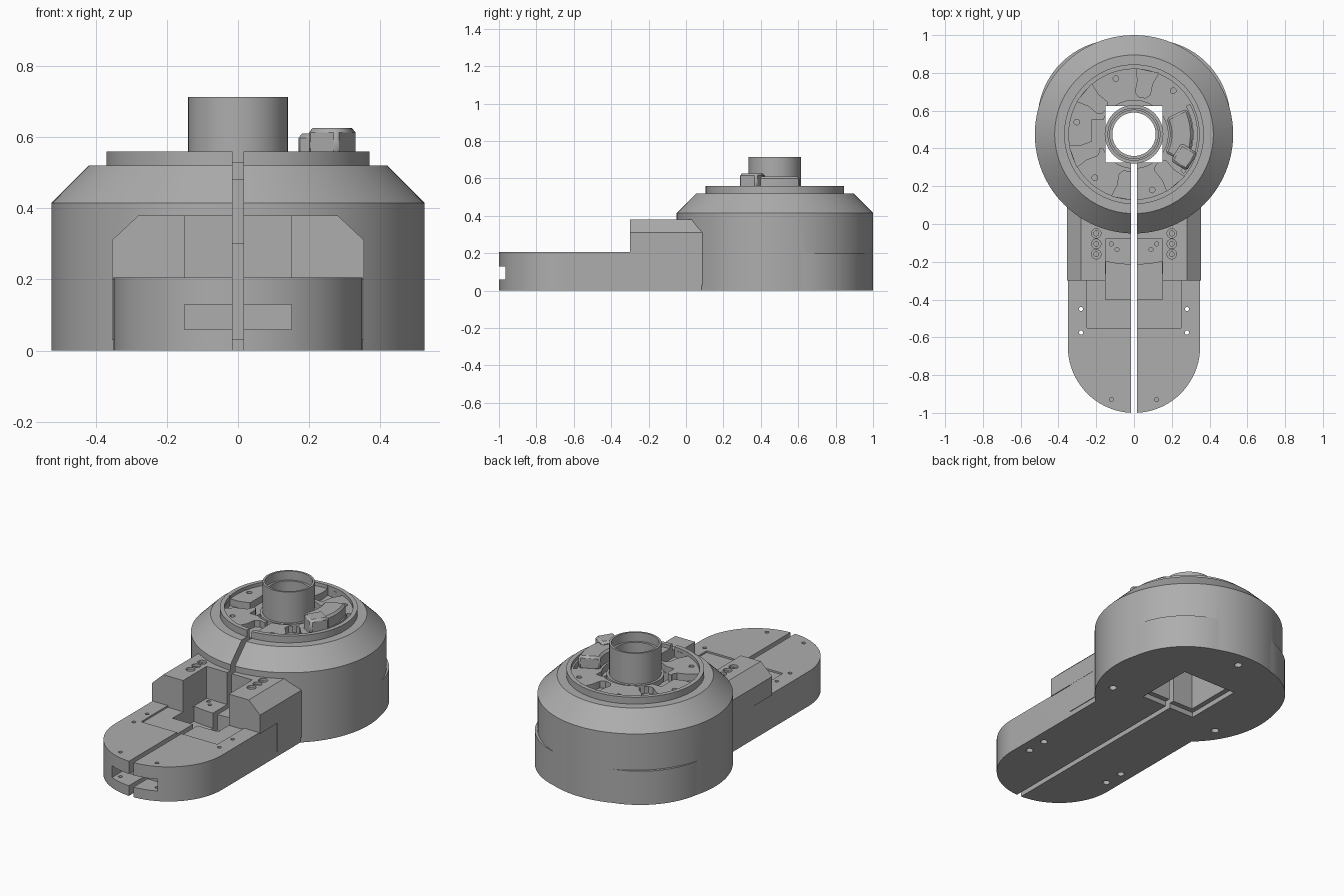
import bpy, bmesh
from math import cos, sin, radians, pi

if "Cube" in bpy.data.objects:
    bpy.data.objects.remove(bpy.data.objects["Cube"])

CY = 0.475  # drum axis position on y

grey = bpy.data.materials.new("mid_grey")
grey.use_nodes = True
grey.diffuse_color = (0.42, 0.42, 0.42, 1)
grey.node_tree.nodes["Principled BSDF"].inputs["Base Color"].default_value = (0.42, 0.42, 0.42, 1)


def finish(name, bm):
    bmesh.ops.recalc_face_normals(bm, faces=bm.faces)
    me = bpy.data.meshes.new(name)
    bm.to_mesh(me)
    bm.free()
    me.materials.append(grey)
    ob = bpy.data.objects.new(name, me)
    bpy.context.collection.objects.link(ob)
    return ob


def prism(name, pts, lo, hi, along_y=False):
    """Extrude an outline upward, or along y when the outline is in x, z."""
    bm = bmesh.new()
    vs = [bm.verts.new((a, lo, b) if along_y else (a, b, lo)) for a, b in pts]
    face = bm.faces.new(vs)
    out = bmesh.ops.extrude_face_region(bm, geom=[face])
    d = hi - lo
    bmesh.ops.translate(bm, vec=(0, d, 0) if along_y else (0, 0, d),
                        verts=[v for v in out["geom"] if isinstance(v, bmesh.types.BMVert)])
    return finish(name, bm)


def arc(r, a0, a1, n, cx=0, cy=CY):
    return [(cx + r * cos(radians(a0 + (a1 - a0) * i / n)),
             cy + r * sin(radians(a0 + (a1 - a0) * i / n))) for i in range(n + 1)]


def circle(r, cx=0, cy=CY, n=24):
    return arc(r, 0, 360 - 360 / n, n - 1, cx, cy)


def rect(x0, x1, y0, y1):
    return [(x0, y0), (x1, y0), (x1, y1), (x0, y1)]


def sector(r0, r1, a0, a1, n=16):
    return arc(r0, a0, a1, n) + arc(r1, a1, a0, n)


def lathe(name, profile, closed=False, n=96):
    bm = bmesh.new()
    vs = [bm.verts.new((r, CY, z)) for r, z in profile]
    pairs = list(zip(vs, vs[1:])) + ([(vs[-1], vs[0])] if closed else [])
    es = [bm.edges.new(p) for p in pairs]
    bmesh.ops.spin(bm, geom=vs + es, cent=(0, CY, 0), axis=(0, 0, 1), angle=2 * pi, steps=n)
    bmesh.ops.remove_doubles(bm, verts=bm.verts, dist=1e-5)
    return finish(name, bm)


def combine(target, tool, operation):
    m = target.modifiers.new("bool", "BOOLEAN")
    m.operation, m.object, m.solver = operation, tool, "EXACT"
    bpy.context.view_layer.objects.active = target
    bpy.ops.object.modifier_apply(modifier=m.name)
    bpy.data.objects.remove(tool)


# Drum with sloped shoulder and raised rim
housing = lathe("housing", [(0, 0), (0.525, 0), (0.525, 0.415), (0.42, 0.52), (0.37, 0.52),
                            (0.37, 0.56), (0.345, 0.56), (0.345, 0.54), (0, 0.54)])


def add(pts, lo, hi, along_y=False):
    combine(housing, prism("add", pts, lo, hi, along_y), "UNION")


def cut(pts, lo, hi, along_y=False):
    combine(housing, prism("cutter", pts, lo, hi, along_y), "DIFFERENCE")


# Arm, shoulder block, side panels and rear bulges
add(arc(0.35, 180, 360, 40, cy=-0.65) + [(0.35, 0.3), (-0.35, 0.3)], 0, 0.205)
half = [(0.355, 0.2), (0.355, 0.31), (0.28, 0.38)]
add(half + [(-x, z) for x, z in reversed(half)], -0.3, 0.12, True)
add(rect(-0.354, 0.354, -0.135, 0.12), 0.03, 0.2)
for a in (42, 138):
    add(circle(0.423, 0.117 * cos(radians(a)), CY + 0.117 * sin(radians(a)), 96), 0, 0.2)

# Pockets in the arm and block
cut(rect(-0.25, 0.25, -0.55, -0.3), 0.195, 0.3)
cut(rect(-0.15, 0.15, -0.31, -0.08), 0.19, 0.6)
cut(arc(0.69, 257.5, 282.5, 12) + [(0.15, -0.4), (-0.15, -0.4)], 0.1, 0.6)
cut(rect(-0.15, 0.15, -1.1, -0.87), 0.06, 0.13)

# Square passage with a stepped recess underneath
cut(rect(-0.15, 0.15, CY - 0.15, CY + 0.15), -0.1, 0.7)
cut(rect(-0.18, 0.18, CY - 0.18, CY + 0.18), -0.1, 0.03)

# Recesses on the top plate
cut(circle(0.18, n=48), 0.5, 0.7)
cut(rect(-0.225, -0.16, 0.4, 0.55), 0.5, 0.7)
cut(sector(0.315, 0.335, -38, 28), 0.5, 0.7)
for a in (78, 140, 200, 260, 310):
    c, s = cos(radians(a)), sin(radians(a))
    outline = [(0.343, -0.06), (0.343, 0.06), (0.28, 0.04), (0.22, 0.04),
               (0.2, 0.02), (0.2, -0.02), (0.22, -0.04), (0.28, -0.04)]
    cut([(u * c - v * s, CY + u * s + v * c) for u, v in outline], 0.5, 0.7)
for a in (108, 48, 168, 228, 288):
    cut(circle(0.015, 0.31 * cos(radians(a)), CY + 0.31 * sin(radians(a)), 16), 0.48, 0.7)

# Screw holes
for s in (-1, 1):
    for y in (-0.05, -0.105, -0.16):
        cut(circle(0.025, s * 0.2, y), 0.365, 0.6)
        cut(circle(0.013, s * 0.2, y, 16), 0.25, 0.6)
    for y in (-0.45, -0.575):
        cut(circle(0.011, s * 0.28, y, 16), -0.1, 0.4)
        cut(circle(0.02, s * 0.28, y, 16), -0.1, 0.03)
    cut(circle(0.011, s * 0.12, -0.93, 16), 0.03, 0.4)
    for x, y in ((0.09, -0.135), (0.12, -0.105)):
        cut(circle(0.011, s * x, y, 16), 0.12, 0.3)
for a in (90, 210, 330):
    cut(circle(0.022, 0.43 * cos(radians(a)), CY + 0.43 * sin(radians(a)), 16), -0.1, 0.05)

# Long cable slot from the tip to the passage
cut(rect(-0.015, 0.015, -1.1, 0.335), -0.1, 0.9)

# Central tube with inner lip and seating collar
tube = lathe("central_tube", [(0.115, 0.3), (0.14, 0.3), (0.14, 0.48), (0.155, 0.48), (0.155, 0.53),
                              (0.14, 0.53), (0.14, 0.713), (0.128, 0.713), (0.128, 0.66),
                              (0.115, 0.66)], True)

# Curved clip with its angled end block
clip = prism("curved_clip", sector(0.19, 0.31, -30, 26), 0.53, 0.61)
a = radians(-32)
block = prism("clip_block", [(0.265 + u * cos(a) - v * sin(a), 0.355 + u * sin(a) + v * cos(a))
                             for u, v in rect(-0.05, 0.05, -0.055, 0.055)], 0.53, 0.626)
for ob in (clip, block):
    bev = ob.modifiers.new("bevel", "BEVEL")
    bev.width, bev.segments, bev.limit_method = 0.012, 1, "ANGLE"
    bev.angle_limit = radians(50)

# Smooth the round walls, keep edges crisp
for ob in (housing, tube, clip, block):
    bpy.ops.object.select_all(action="DESELECT")
    ob.select_set(True)
    bpy.context.view_layer.objects.active = ob
    bpy.ops.object.shade_smooth_by_angle(angle=radians(25))
